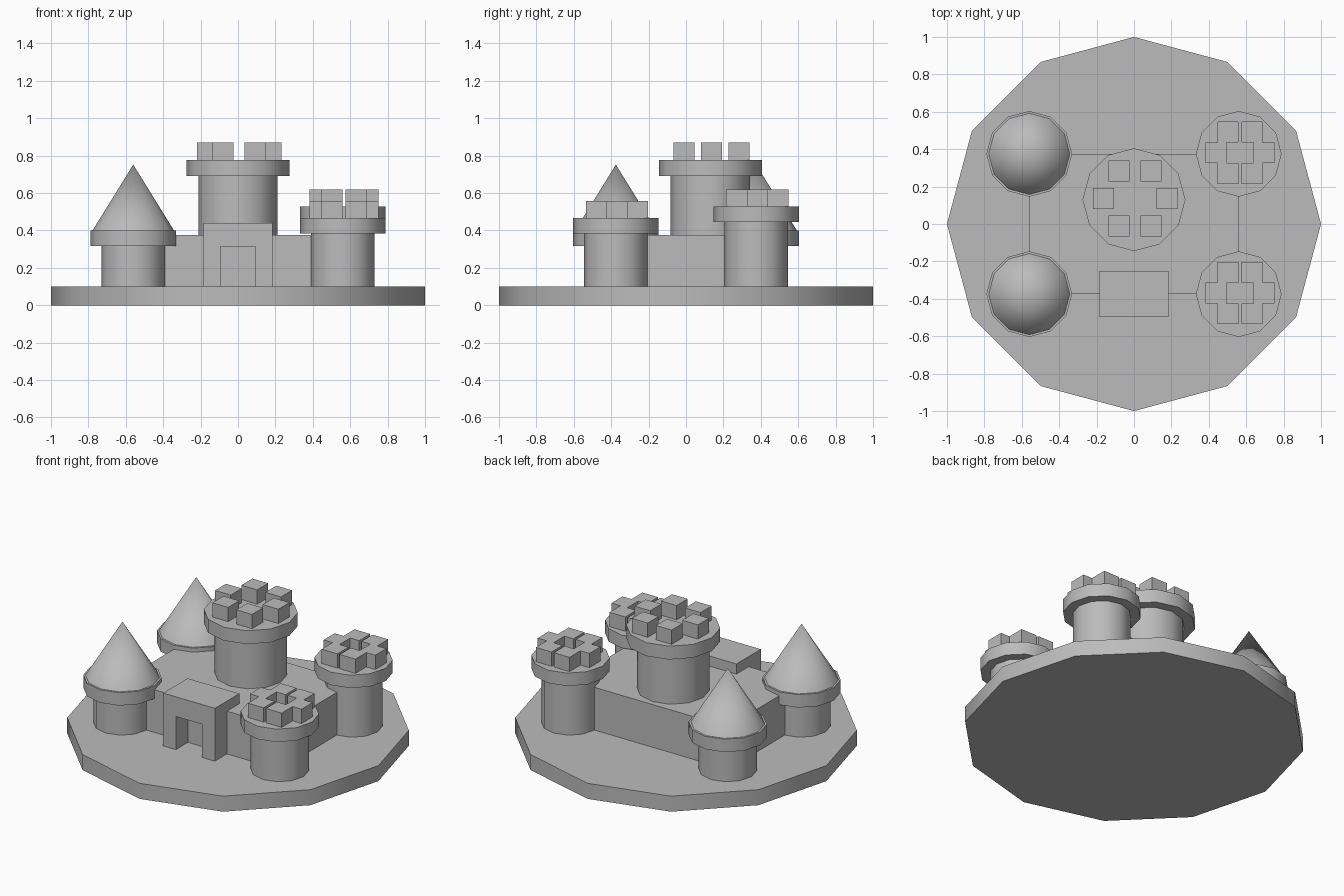
import bpy, bmesh, math
from mathutils import Matrix

cube = bpy.data.objects.get("Cube")
if cube:
    bpy.data.objects.remove(cube, do_unlink=True)

stone = bpy.data.materials.new("grey stone")
stone.use_nodes = True
GREY = (0.5, 0.5, 0.5, 1)
stone.diffuse_color = GREY
stone.node_tree.nodes["Principled BSDF"].inputs["Base Color"].default_value = GREY

GROUND = 0.1   # top of the base plate
SIDES = 12


def finish(name, bm, smooth=False):
    bmesh.ops.recalc_face_normals(bm, faces=bm.faces)
    mesh = bpy.data.meshes.new(name)
    bm.to_mesh(mesh)
    bm.free()
    mesh.materials.append(stone)
    obj = bpy.data.objects.new(name, mesh)
    bpy.context.collection.objects.link(obj)
    if smooth:
        mesh.shade_smooth()
        mesh.set_sharp_from_angle(angle=math.radians(35))
    return obj


def drum(name, x, y, z0, z1, r0, r1=None):
    """Upright twelve-sided cylinder, or a cone when r1 is 0."""
    bm = bmesh.new()
    bmesh.ops.create_cone(bm, cap_ends=True, segments=SIDES, radius1=r0,
                          radius2=r0 if r1 is None else r1, depth=z1 - z0,
                          matrix=Matrix.Translation((x, y, (z0 + z1) / 2)))
    return finish(name, bm, True)


def box(name, centre, size):
    bm = bmesh.new()
    bmesh.ops.create_cube(bm, size=1, matrix=Matrix.Translation(centre)
                          @ Matrix.Diagonal((*size, 1)))
    return finish(name, bm)


def battlements(name, x, y, z, ring):
    """Six square blocks set around a circle."""
    for i in range(6):
        a = i * math.tau / 6
        box(f"{name}_block_{i + 1}",
            (x + 0.006 + ring * math.cos(a), y + 0.006 + ring * math.sin(a), z + 0.046),
            (0.112, 0.112, 0.092))


def tower(name, x, y, z, body_r, collar_r, collar_h):
    """Shaft with a wider collar starting at height z; returns the collar top."""
    drum(name + "_shaft", x, y, GROUND, z, body_r)
    drum(name + "_collar", x, y, z, z + collar_h, collar_r)
    return z + collar_h


# Base plate and walled courtyard block
drum("base_plate", 0, 0, 0, GROUND, 1)
box("castle_wall", (0, 0, 0.2375), (1.12, 0.75, 0.275))

# Gatehouse: arch-shaped profile pushed back through the wall
bm = bmesh.new()
half = [(0.094, GROUND), (0.184, GROUND), (0.184, 0.44)]
inner = [(-0.094, 0.313), (0.094, 0.313)]
outline = half + [(-x, z) for x, z in reversed(half)] + inner
face = bm.faces.new([bm.verts.new((x, -0.498, z)) for x, z in outline])
pushed = bmesh.ops.extrude_face_region(bm, geom=[face], use_keep_orig=True)
bmesh.ops.translate(bm, vec=(0, 0.248, 0),
                    verts=[v for v in pushed["geom"] if isinstance(v, bmesh.types.BMVert)])
finish("gatehouse", bm)

# Central keep
top = tower("keep", 0, 0.13, 0.692, 0.212, 0.275, 0.086)
battlements("keep", 0, 0.13, top, 0.17)

# Corner towers: pointed roofs on one side, battlements on the other
for side, y, z in (("front", -0.375, 0.383), ("back", 0.375, 0.444)):
    name = side + "_right_tower"
    top = tower(name, -0.56, y, 0.318, 0.17, 0.229, 0.083)
    drum(name + "_roof", -0.56, y, top, 0.752, 0.217, 0)

    name = side + "_left_tower"
    top = tower(name, 0.56, y, z, 0.17, 0.229, 0.083)
    battlements(name, 0.56, y, top, 0.128)
